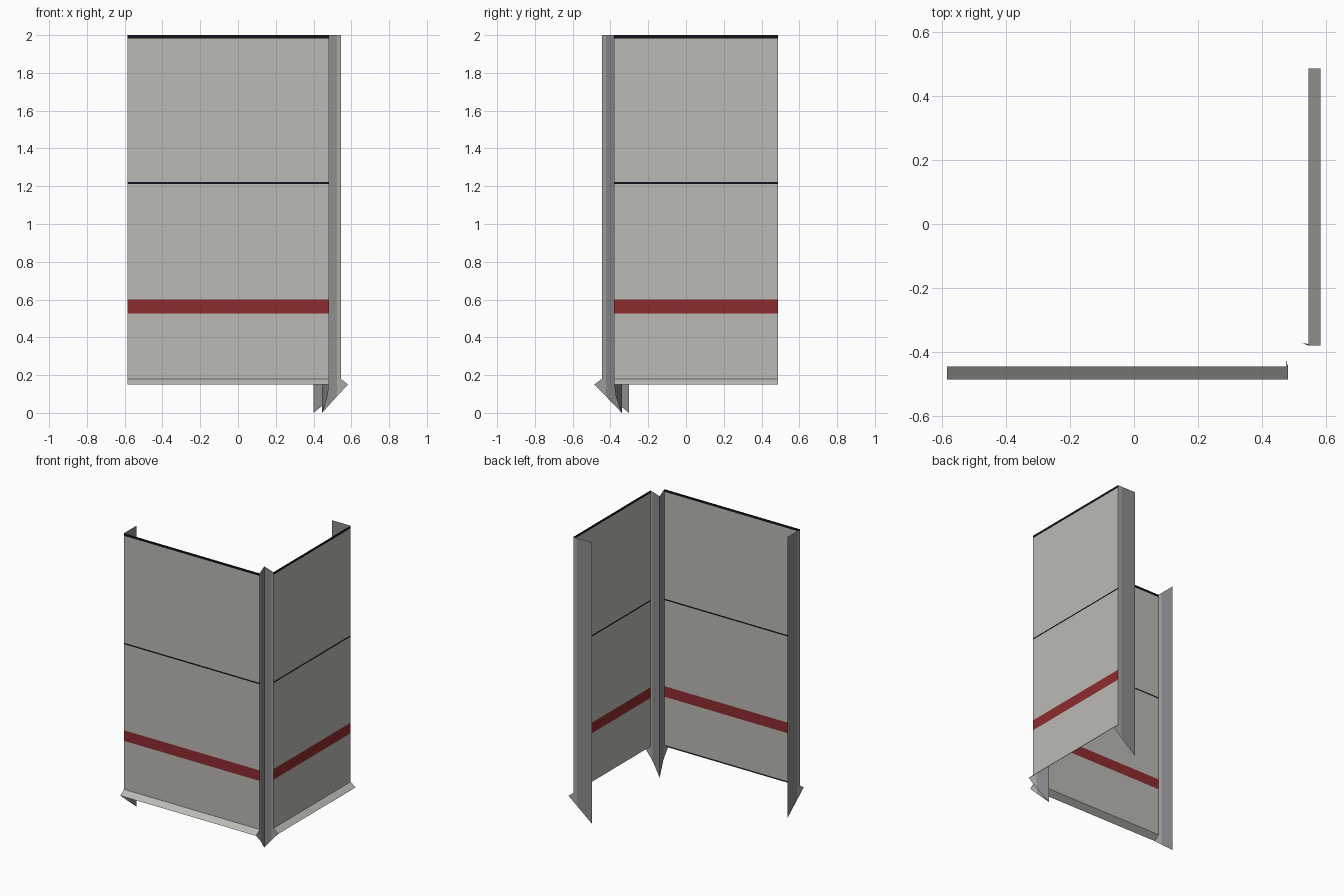
import bpy
from mathutils import Vector

if "Cube" in bpy.data.objects:
    bpy.data.objects.remove(bpy.data.objects["Cube"])


def material(name, rgb):
    m = bpy.data.materials.new(name)
    m.diffuse_color = (*rgb, 1)
    m.use_nodes = True
    m.node_tree.nodes["Principled BSDF"].inputs["Base Color"].default_value = m.diffuse_color
    return m


MATS = {
    "beige": material("panel_beige", (0.50, 0.49, 0.46)),
    "red": material("stripe_red", (0.27, 0.025, 0.028)),
    "black": material("trim_black", (0.006, 0.007, 0.009)),
    "grey": material("post_grey", (0.27, 0.27, 0.28)),
    "light": material("fold_grey", (0.40, 0.40, 0.39)),
}
TOP, SKIRT_TOP, SKIRT_LOW = 2.0, 0.18, 0.15


def sheet(name, faces):
    """Sheet metal object from (points, material key) faces."""
    verts, polys, keys = [], [], []
    for pts, _ in faces:
        poly = []
        for p in pts:
            p = tuple(round(c, 5) for c in p)
            if p not in verts:
                verts.append(p)
            poly.append(verts.index(p))
        polys.append(poly)
    me = bpy.data.meshes.new(name)
    me.from_pydata(verts, [], polys)
    for _, k in faces:
        if k not in keys:
            keys.append(k)
            me.materials.append(MATS[k])
    for f, (_, k) in zip(me.polygons, faces):
        f.material_index = keys.index(k)
    ob = bpy.data.objects.new(name, me)
    bpy.context.collection.objects.link(ob)


def at(p, z):
    return (p[0], p[1], z)


def panel(name, a, b, out):
    """Striped wall from plan point a to b, with a skirt flaring outwards."""
    levels = [(SKIRT_TOP, "beige"), (0.525, "red"), (0.60, "beige"),
              (1.212, "black"), (1.222, "beige"), (1.982, "black"), (TOP, None)]
    faces = []
    for (z0, key), (z1, _) in zip(levels, levels[1:]):
        faces.append(([at(a, z0), at(b, z0), at(b, z1), at(a, z1)], key))
    ao, bo = Vector(a) + Vector(out), Vector(b) + Vector(out)
    faces.append(([at(ao, SKIRT_LOW), at(bo, SKIRT_LOW),
                   at(b, SKIRT_TOP), at(a, SKIRT_TOP)], "beige"))
    sheet(name, faces)


def flange(edge, out, inner, flip):
    """Upright return from a wall edge, tapering to a foot at the inner side."""
    e, i = Vector(edge), Vector(inner)
    s = e + Vector(out)
    f = e.lerp(i, 0.2)
    share = (f - s).length / (i - s).length
    fb = at(f, SKIRT_LOW * (1 - share))
    faces = [([at(e, TOP), at(e, SKIRT_TOP), at(s, SKIRT_LOW), fb, at(f, TOP)], "light"),
             ([at(f, TOP), fb, at(i, 0), at(i, TOP)], "grey")]
    return [(p[::-1], k) for p, k in faces] if flip else faces


FRONT_OUT, RIGHT_OUT = (0, -0.04), (0.038, 0)
FL, FR = (-0.585, -0.446), (0.482, -0.446)   # front wall ends
RF, RB = (0.545, -0.38), (0.545, 0.486)      # right wall ends
APEX = (0.445, -0.34)

# Walls
panel("front_wall", FL, FR, FRONT_OUT)
panel("right_wall", RF, RB, RIGHT_OUT)

# Recessed corner post joining the walls
sheet("corner_post", flange(FR, FRONT_OUT, APEX, False) + flange(RF, RIGHT_OUT, APEX, True))

# Returns on the free ends
sheet("left_end_return", flange(FL, FRONT_OUT, (-0.585, -0.302), True))
sheet("back_end_return", flange(RB, RIGHT_OUT, (0.40, 0.486), False))
